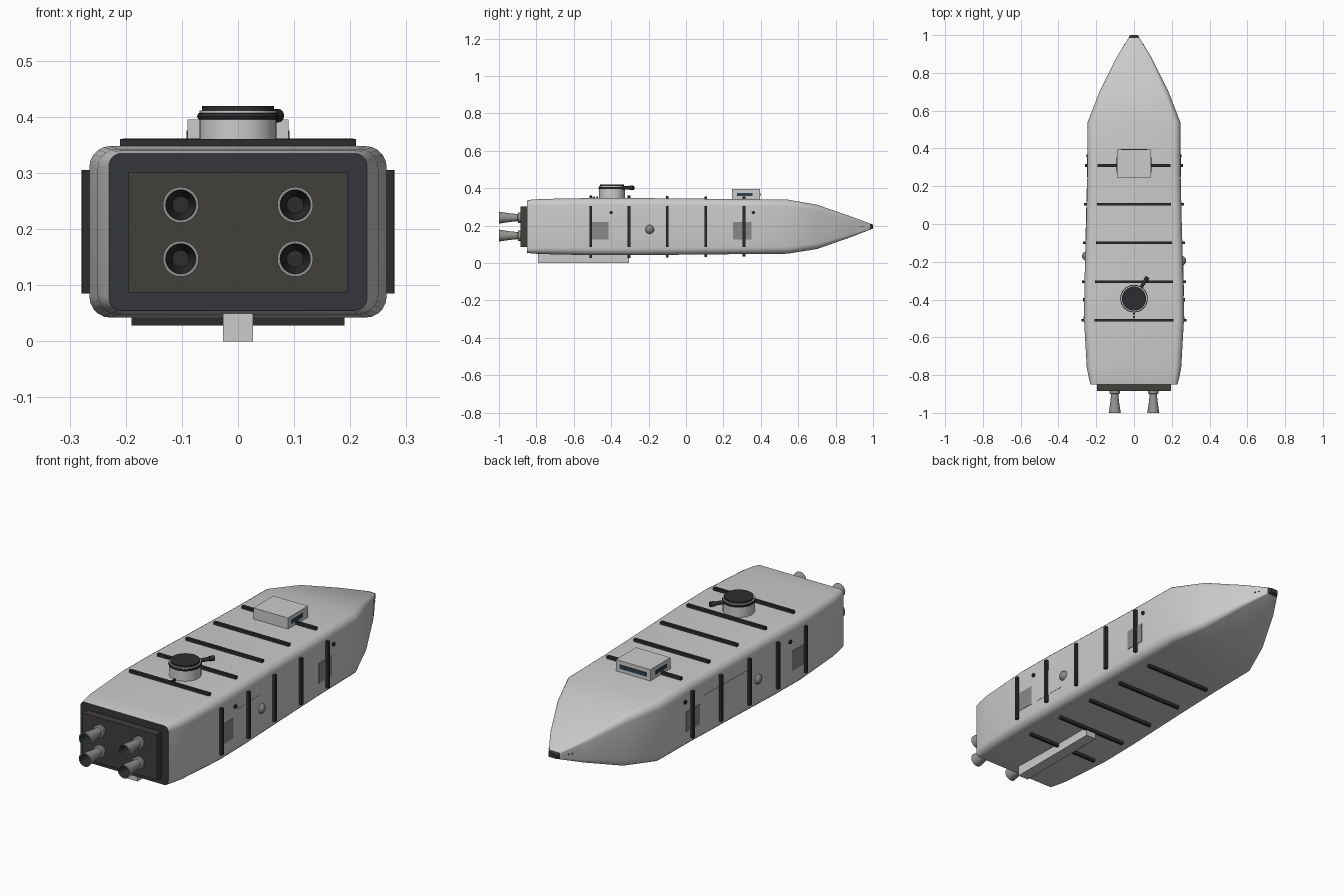
import bpy, bmesh, math
from mathutils import Vector

if "Cube" in bpy.data.objects:
    bpy.data.objects.remove(bpy.data.objects["Cube"])


def mat(name, c):
    m = bpy.data.materials.new(name)
    m.diffuse_color = (*c, 1)
    m.use_nodes = True
    m.node_tree.nodes["Principled BSDF"].inputs["Base Color"].default_value = m.diffuse_color
    return m


DARK = mat("dark_trim", (0.025, 0.027, 0.03))
STERN = mat("stern_dark", (0.035, 0.037, 0.042))
PLATE = mat("engine_plate", (0.055, 0.05, 0.045))
PATCH = mat("patch_grey", (0.25, 0.25, 0.25))
METAL = mat("nozzle_metal", (0.3, 0.3, 0.29))
GLASS = mat("window_glass", (0.03, 0.05, 0.07))

# Hull stations: y, half width, bottom z, top z, corner radius
STATIONS = [(-0.85, 0.23, 0.055, 0.335, 0.022), (-0.82, 0.238, 0.051, 0.340, 0.03),
            (-0.76, 0.25, 0.048, 0.343, 0.035), (-0.50, 0.265, 0.042, 0.348, 0.038),
            (-0.30, 0.262, 0.042, 0.348, 0.038), (0.00, 0.253, 0.045, 0.345, 0.038),
            (0.30, 0.246, 0.048, 0.342, 0.038), (0.54, 0.245, 0.05, 0.34, 0.038),
            (0.70, 0.183, 0.075, 0.312, 0.03), (0.88, 0.094, 0.138, 0.25, 0.016),
            (0.985, 0.029, 0.179, 0.211, 0.005), (1.0, 0.02, 0.185, 0.205, 0.004)]


def hull_at(y):
    for a, b in zip(STATIONS, STATIONS[1:]):
        if a[0] <= y <= b[0]:
            t = (y - a[0]) / (b[0] - a[0])
            return [p + (q - p) * t for p, q in zip(a, b)][1:4]


def finish(ob, name, material=None, smooth=False):
    ob.name = name
    if material:
        ob.data.materials.append(material)
    if smooth:
        bpy.ops.object.select_all(action='DESELECT')
        ob.select_set(True)
        bpy.context.view_layer.objects.active = ob
        bpy.ops.object.shade_smooth_by_angle(angle=math.radians(35))
    return ob


def from_bmesh(bm, name):
    bmesh.ops.recalc_face_normals(bm, faces=bm.faces)
    me = bpy.data.meshes.new(name)
    bm.to_mesh(me)
    bm.free()
    ob = bpy.data.objects.new(name, me)
    bpy.context.collection.objects.link(ob)
    return ob


def box(name, lo, hi, material=None):
    lo, hi = Vector(lo), Vector(hi)
    bpy.ops.mesh.primitive_cube_add(size=1, location=(lo + hi) / 2)
    ob = bpy.context.object
    for v in ob.data.vertices:
        v.co = Vector(c * s for c, s in zip(v.co, hi - lo))
    return finish(ob, name, material)


def rod(name, a, b, r, material=None, r2=None, n=24):
    a, b = Vector(a), Vector(b)
    bpy.ops.mesh.primitive_cone_add(vertices=n, radius1=r, radius2=r if r2 is None else r2,
                                    depth=(b - a).length, location=(a + b) / 2)
    ob = bpy.context.object
    ob.rotation_euler = (b - a).to_track_quat('Z', 'Y').to_euler()
    return finish(ob, name, material, True)


def side_plate(name, s, y0, y1, z0, z1, out, material=None):
    # thin plate following the hull flank
    bm = bmesh.new()
    vs = []
    for y in (y0, y1):
        w = hull_at(y)[0]
        vs += [bm.verts.new((s * x, y, z)) for x, z in
               ((w - 0.01, z0), (w + out, z0), (w + out, z1), (w - 0.01, z1))]
    for i in range(4):
        j = (i + 1) % 4
        bm.faces.new((vs[i], vs[j], vs[j + 4], vs[i + 4]))
    bm.faces.new(vs[:4])
    bm.faces.new(vs[4:])
    return finish(from_bmesh(bm, name), name, material)


# Hull loft
bm = bmesh.new()
rings = []
for y, w, zb, zt, r in STATIONS:
    ring = []
    for k, (cx, cz) in enumerate(((w - r, zt - r), (r - w, zt - r), (r - w, zb + r), (w - r, zb + r))):
        for i in range(6):
            a = math.pi / 2 * (k + i / 5)
            ring.append(bm.verts.new((cx + r * math.cos(a), y, cz + r * math.sin(a))))
    rings.append(ring)
tip = []
for n, (p, q) in enumerate(zip(rings, rings[1:])):
    for i in range(24):
        j = (i + 1) % 24
        f = bm.faces.new((p[i], p[j], q[j], q[i]))
        f.material_index = 1 if n == len(rings) - 2 else 0
bm.faces.new(rings[0]).material_index = 1
bm.faces.new(rings[-1]).material_index = 1
hull = from_bmesh(bm, "hull")
hull.data.materials.append(mat("hull_grey", (0.62, 0.62, 0.62)))
finish(hull, "hull", STERN, True)

# Engine plate and four nozzles
box("engine_plate", (-0.195, -0.885, 0.087), (0.195, -0.845, 0.302), PLATE)
PROFILE = [(0.028, -0.88), (0.028, -0.897), (0.019, -0.9), (0.023, -0.94), (0.028, -0.975),
           (0.032, -1.0), (0.027, -1.0), (0.022, -0.96), (0.015, -0.92)]
for x in (-0.102, 0.102):
    for z in (0.147, 0.243):
        bm = bmesh.new()
        loops = [[bm.verts.new((x + r * math.cos(t * math.tau / 24), y, z + r * math.sin(t * math.tau / 24)))
                  for t in range(24)] for r, y in PROFILE]
        for n, (p, q) in enumerate(zip(loops, loops[1:])):
            for i in range(24):
                j = (i + 1) % 24
                bm.faces.new((p[i], p[j], q[j], q[i])).material_index = int(n > 5)
        bm.faces.new(loops[-1]).material_index = 1
        bm.faces.new(loops[0])
        ob = from_bmesh(bm, "nozzle")
        ob.data.materials.append(METAL)
        finish(ob, "engine_nozzle", DARK, True)

# Armour ribs on all four sides
for y, half in ((-0.51, 0.21), (-0.305, 0.206), (-0.10, 0.2), (0.105, 0.196), (0.31, 0.194)):
    w, zb, zt = hull_at(y)
    t = 0.007
    box("top_rib", (-half, y - t, zt - 0.01), (half, y + t, zt + 0.013), DARK)
    box("bottom_rib", (-half + 0.02, y - t, zb - 0.014), (half - 0.02, y + t, zb + 0.01), DARK)
    for s in (-1, 1):
        side_plate("side_rib", s, y - t, y + t, 0.085, 0.305, 0.014, DARK)

# Keel fin
box("keel", (-0.027, -0.79, 0), (0.027, -0.305, 0.05))
box("keel_sensor", (-0.066, -0.45, 0.034), (-0.046, -0.43, 0.045), DARK)

# Bridge with window slits
box("bridge", (-0.09, 0.245, 0.33), (0.09, 0.395, 0.395))
box("bridge_front_window", (-0.07, 0.39, 0.358), (0.07, 0.398, 0.376), GLASS)
for s in (-1, 1):
    x0, x1 = sorted((s * 0.085, s * 0.092))
    box("bridge_side_window", (x0, 0.272, 0.358), (x1, 0.355, 0.376), GLASS)

# Turret with ring, cap and barrel
ty = -0.395
rod("turret_base", (0, ty, 0.335), (0, ty, 0.411), 0.069, None, n=32)
rod("turret_cap", (0, ty, 0.40), (0, ty, 0.419), 0.064, DARK, n=32)
bpy.ops.mesh.primitive_torus_add(location=(0, ty, 0.401), major_radius=0.066, minor_radius=0.007,
                                 major_segments=32, minor_segments=8)
finish(bpy.context.object, "turret_ring", DARK, True)
rod("barrel", (0.025, -0.355, 0.402), (0.071, -0.283, 0.402), 0.009, DARK, n=16)
rod("muzzle", (0.06, -0.3, 0.402), (0.072, -0.281, 0.402), 0.012, DARK, n=16)
for i in range(3):
    y = -0.475 - 0.015 * i
    box("turret_step", (-0.006, y - 0.004, 0.34), (0.006, y + 0.004, 0.356), DARK)

# Flank details
for s in (-1, 1):
    side_plate("aft_patch", s, -0.515, -0.415, 0.125, 0.22, 0.002, PATCH)
    side_plate("fore_patch", s, 0.25, 0.35, 0.125, 0.22, 0.002, PATCH)
    for y in (-0.40, 0.36):
        w = hull_at(y)[0]
        rod("port_light", (s * (w - 0.01), y, 0.27), (s * (w + 0.007), y, 0.27), 0.009, DARK, n=16)
    y = -0.195 if s > 0 else -0.17
    bpy.ops.mesh.primitive_uv_sphere_add(segments=24, ring_count=12, radius=0.025,
                                         location=(s * (hull_at(y)[0] - 0.008), y, 0.18))
    finish(bpy.context.object, "sensor_dome", PATCH, True)
    for y in (0.935, 0.95):
        w = hull_at(y)[0]
        rod("nose_sensor", (s * (w - 0.01), y, 0.195), (s * (w + 0.002), y, 0.195), 0.003, DARK, n=10)
side_plate("right_hatch", 1, -0.38, -0.21, 0.125, 0.25, 0.0015)
side_plate("left_plate", -1, -0.09, 0.22, 0.15, 0.25, 0.0015)
